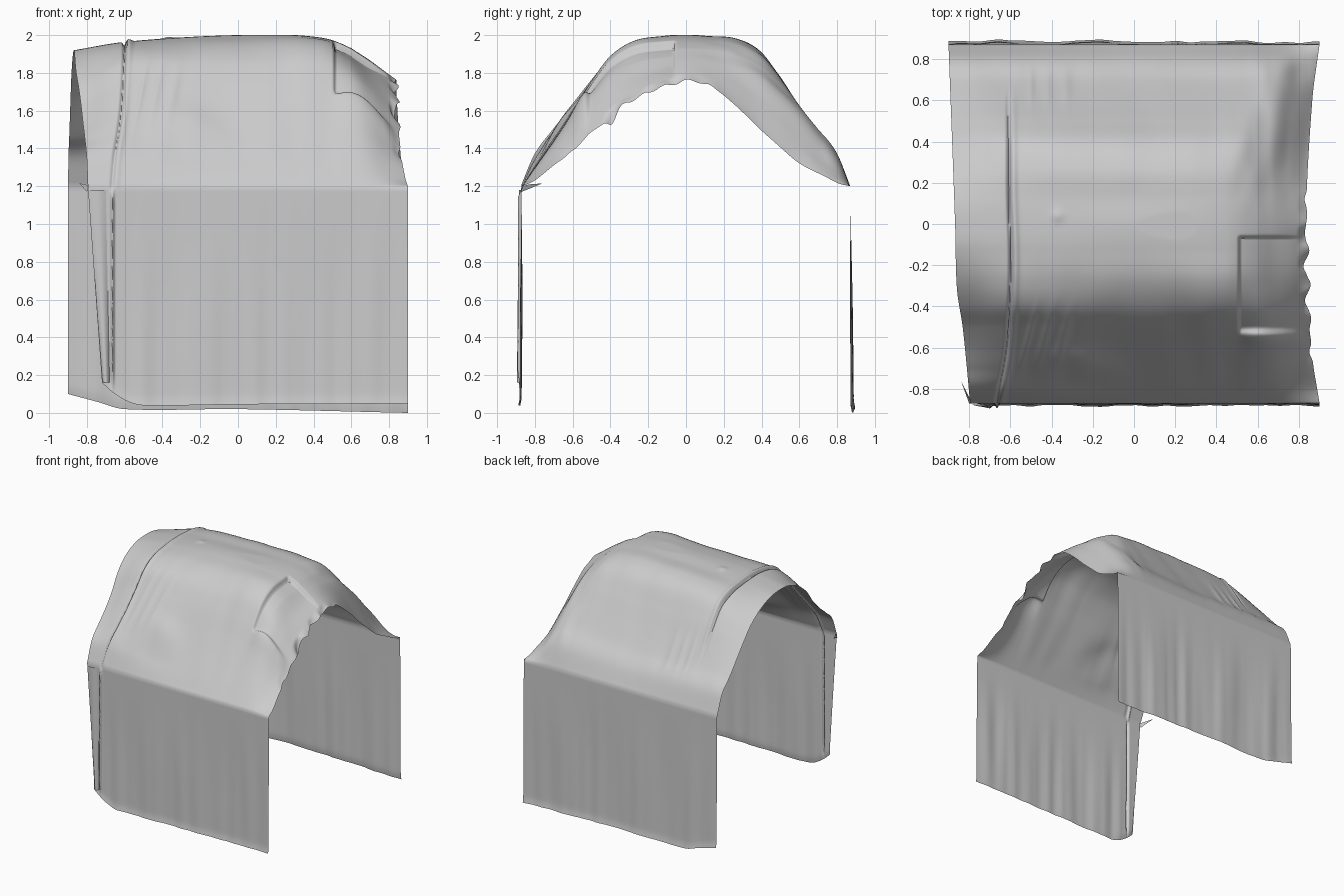
import bpy, bmesh, math
from mathutils import noise, Vector

if "Cube" in bpy.data.objects:
    bpy.data.objects.remove(bpy.data.objects["Cube"])


def curve(xs, vs, t):
    """Smooth interpolation through uneven keys."""
    t = min(max(t, xs[0]), xs[-1])
    i = 0
    while i < len(xs) - 2 and t > xs[i + 1]:
        i += 1

    def slope(k):
        a, b = max(k - 1, 0), min(k + 1, len(xs) - 1)
        return (vs[b] - vs[a]) / (xs[b] - xs[a])
    h = xs[i + 1] - xs[i]
    s = (t - xs[i]) / h
    return ((2*s**3 - 3*s*s + 1) * vs[i] + (s**3 - 2*s*s + s) * h * slope(i)
            + (3*s*s - 2*s**3) * vs[i + 1] + (s**3 - s*s) * h * slope(i + 1))


def step(a, b, t):
    s = min(max((t - a) / (b - a), 0), 1)
    return s * s * (3 - 2 * s)


def bump(t, c, w):
    return math.exp(-((t - c) / w) ** 2)


def n(x, y, z=0.0):
    return noise.noise(Vector((x, y, z)))


# roof cross-sections (heights over YS) at several stations along x
YS = [-.87, -.8, -.7, -.6, -.5, -.4, -.27, -.12, 0, .12, .27, .4, .5, .6, .7, .8, .87]
STATIONS = [-.9, -.6, 0, .45, .68, .9]
SECTIONS = [
    [1.2, 1.36, 1.45, 1.53, 1.63, 1.75, 1.85, 1.91, 1.92, 1.91, 1.86, 1.78, 1.68, 1.57, 1.46, 1.36, 1.2],
    [1.2, 1.36, 1.5, 1.62, 1.74, 1.86, 1.93, 1.96, 1.965, 1.96, 1.94, 1.88, 1.76, 1.61, 1.47, 1.36, 1.2],
    [1.2, 1.31, 1.45, 1.6, 1.75, 1.87, 1.955, 1.99, 2.0, 1.99, 1.98, 1.91, 1.77, 1.61, 1.46, 1.34, 1.2],
    [1.2, 1.3, 1.44, 1.59, 1.75, 1.88, 1.96, 1.98, 1.985, 1.98, 1.96, 1.89, 1.77, 1.62, 1.47, 1.35, 1.2],
    [1.2, 1.29, 1.42, 1.56, 1.69, 1.78, 1.84, 1.875, 1.89, 1.88, 1.84, 1.78, 1.7, 1.6, 1.48, 1.36, 1.2],
    [1.2, 1.23, 1.31, 1.39, 1.49, 1.57, 1.66, 1.73, 1.765, 1.73, 1.62, 1.5, 1.41, 1.32, 1.26, 1.215, 1.2]]


def seam_x(y):
    return curve([-.87, -.6, -.2, .2, .87], [-.66, -.61, -.59, -.6, -.6], y)


def place_x(u, left, right):
    """Slide the outer strips of cloth to the real left and right edges."""
    if u < -.5:
        return -.5 + (-.5 - u) / .4 * (left + .5)
    if u > .6:
        return .6 + (u - .6) / .3 * (right - .6)
    return u


def roof_point(u, y, column):
    z = curve(YS, column, y)
    left = curve([-.87, -.51, -.315, 0, .87], [-.795, -.83, -.859, -.868, -.9], y)
    right = curve([-.87, -.6, 0, .6, .87], [.9, .86, .835, .865, .9], y)
    x = place_x(u, left, right)
    inner = step(0, .15, .87 - abs(y))
    # torn, ragged right edge
    ragged = step(-.7, -.6, y) * (1 - step(.1, .2, y))
    edge = step(.84, .9, u)
    x += edge * ragged * .03 * n(y * 12, 3)
    z += edge * ragged * .05 * n(y * 10, 9)
    z -= edge * .05 * bump(y, -.39, .03)
    # overlapping seam
    sx, fade = seam_x(y), 1 - step(.5, .7, y)
    z += fade * (.012 * bump(x, sx + .016, .016) - .024 * bump(x, sx - .008, .009))
    # pressed-in patch with crisp edges, and the roll in front of it
    inside = step(.505, .517, x) * step(-.54, -.5, y) * (1 - step(-.07, -.058, y))
    z -= .04 * inside * (1 - step(.68, .9, u))
    z += .022 * step(.5, .6, x) * bump(y, -.56, .045) * (1 - step(.8, .9, u))
    # soft diagonal folds
    z += .025 * bump(x + .6 * (y + .68), -.22, .16) * bump(y, -.67, .07)
    z -= .015 * bump(x, -.25, .2) * bump(y, -.78, .05)
    for c, w in ((-.5, .015), (-.42, .02), (-.33, .025)):
        z += .01 * bump(x - .25 * (y + .5), c, w) * bump(y, -.55, .12)
        z += .01 * bump(x, c, w) * bump(y, .66, .08)
    z += inner * (.010 * n(x * 7, y * 2.2, 1) + .010 * n(x * 3, y * 3, 7)) * step(.1, .5, abs(y))
    z += .014 * n(x * 12, y * 4, 4) * step(.4, .6, x) * step(0, .3, y) * inner
    z += .008 * bump(x, -.37, .03) * bump(y, .04, .03)
    return (x, y, min(z, 2.0))


def wall_point(u, t, side):
    """t runs 0 at the eave to 1 at the hem; side -1 is the front."""
    if side < 0:
        hem = curve([-.9, -.8, -.65, -.5, 0, .9], [.16, .11, .06, .04, .045, .05], u)
        left = -.795 + .075 * t
    else:
        hem = curve([-.9, -.75, -.6, 0, .9], [.1, .06, .02, .02, 0], u)
        left = -.9
    z = 1.2 + (hem - 1.2) * t
    x = place_x(u, left, .9)
    grow = step(0, .7, t)
    out = .87 + (.004 if side < 0 else .01) * t
    out += grow * .013 * n(x * 4, z * .4, side * 5.3) + grow * .008 * n(x * 10, z * .5, side * .7)
    out += .007 * bump(t, 1, .02)
    if side < 0:
        out += .02 * bump(x, -.665, .009) * step(0, .06, t) * step(.1, .25, z)
    return (x, side * out, z)


def make_object(name, rows):
    bm = bmesh.new()
    grid = [[bm.verts.new(p) for p in row] for row in rows]
    for a, b in zip(grid, grid[1:]):
        for i in range(len(a) - 1):
            bm.faces.new((a[i], a[i + 1], b[i + 1], b[i]))
    me = bpy.data.meshes.new(name)
    bm.to_mesh(me)
    bm.free()
    ob = bpy.data.objects.new(name, me)
    bpy.context.collection.objects.link(ob)
    bpy.ops.object.select_all(action='DESELECT')
    ob.select_set(True)
    bpy.context.view_layer.objects.active = ob
    bpy.ops.object.shade_smooth_by_angle(angle=math.radians(70))
    return ob


# one continuous cloth: front hem, eave, roof, eave, back hem
US = [-.9 + 1.8 * i / 240 for i in range(241)]
columns = [[curve(STATIONS, [s[k] for s in SECTIONS], u) for k in range(len(YS))] for u in US]
W, R = 40, 200
rows = [[wall_point(u, 1 - j / W, -1) for u in US] for j in range(W)]
for j in range(R + 1):
    y = -.87 + 1.74 * j / R
    rows.append([roof_point(u, y, c) for u, c in zip(US, columns)])
rows += [[wall_point(u, (j + 1) / W, 1) for u in US] for j in range(W)]
make_object("canopy_cloth", rows)

# loose flap folded back along the front left edge
flap = []
for j in range(31):
    t = j / 30
    z = .16 + 1.02 * t
    inner, outer = -.68 - .02 * t, -.72 - .07 * t
    flap.append([(outer + (inner - outer) * s, -.875 - .02 * math.sin(math.pi * s) * (1 - .5 * t), z)
                 for s in (0, .15, .3, .5, .7, .85, 1)])
make_object("front_edge_flap", flap)

# small torn corner at the front left eave
make_object("torn_corner", [[(-.84, -.76, 1.215), (-.81, -.83, 1.21)],
                            [(-.8, -.87, 1.17), (-.785, -.87, 1.2)]])
